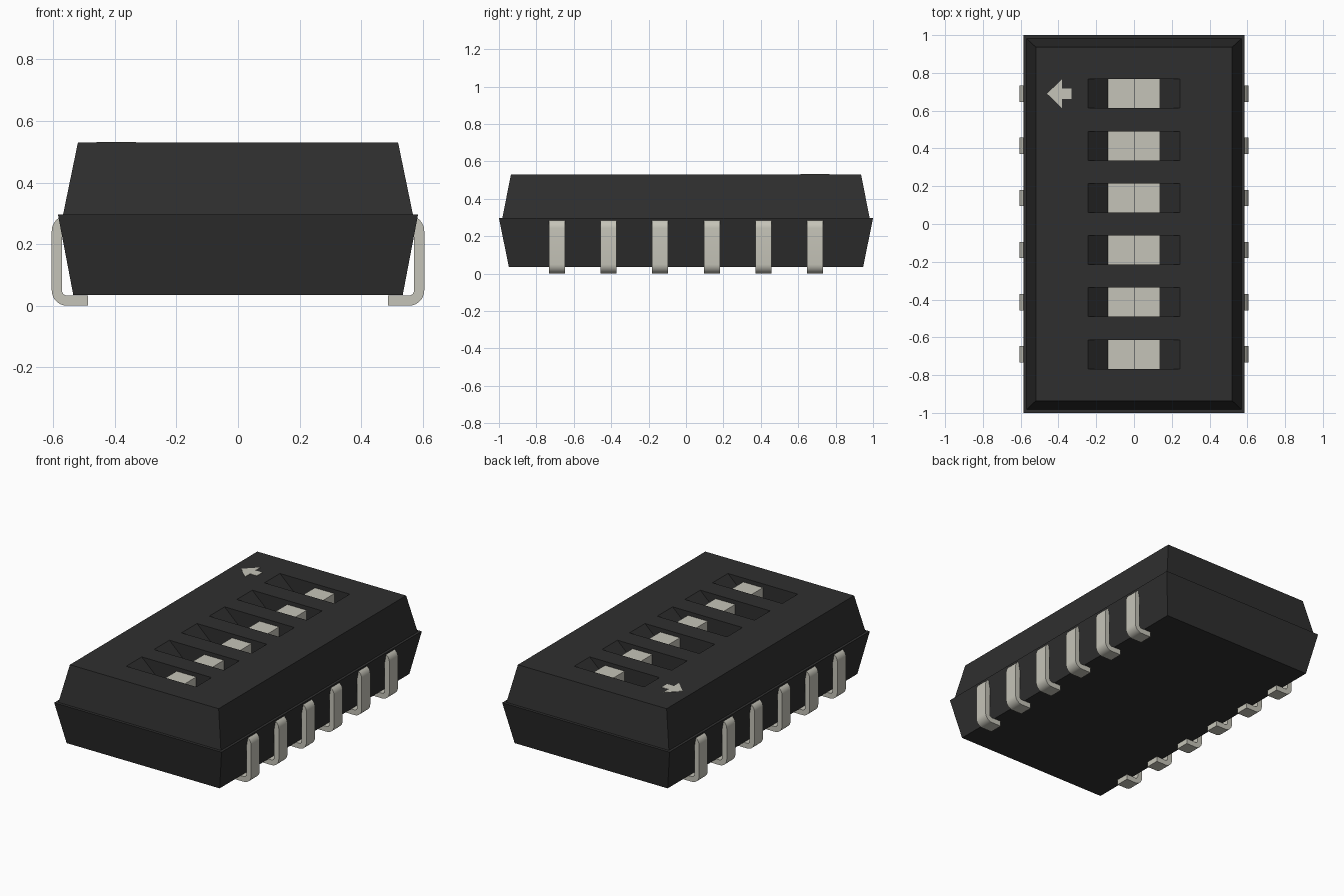
import bpy, bmesh, math
from mathutils import Vector

if "Cube" in bpy.data.objects:
    bpy.data.objects.remove(bpy.data.objects["Cube"], do_unlink=True)


def material(name, rgb):
    mat = bpy.data.materials.new(name)
    mat.use_nodes = True
    mat.diffuse_color = (*rgb, 1)
    mat.node_tree.nodes["Principled BSDF"].inputs["Base Color"].default_value = (*rgb, 1)
    return mat


BLACK = material("black plastic", (0.028, 0.028, 0.028))
PALE = material("pale metal", (0.56, 0.55, 0.48))


def finish(name, bm, mat):
    bmesh.ops.recalc_face_normals(bm, faces=bm.faces)
    mesh = bpy.data.meshes.new(name)
    bm.to_mesh(mesh)
    bm.free()
    mesh.materials.append(mat)
    obj = bpy.data.objects.new(name, mesh)
    bpy.context.collection.objects.link(obj)
    return obj


def add_prism(bm, points, depth):
    """Extrude a closed outline along the depth vector."""
    face = bm.faces.new([bm.verts.new(p) for p in points])
    new = bmesh.ops.extrude_face_region(bm, geom=[face])["geom"]
    verts = [g for g in new if isinstance(g, bmesh.types.BMVert)]
    bmesh.ops.translate(bm, verts=verts, vec=depth)


def row_prism(name, profile, y, half, mat):
    """Prism with an x-z profile, centred on y."""
    bm = bmesh.new()
    add_prism(bm, [(x, y - half, z) for x, z in profile], Vector((0, 2 * half, 0)))
    return finish(name, bm, mat)


def frustum(bm, lower, upper):
    """Tapered block between two (half x, half y, z) rectangles."""
    rings = [[bm.verts.new((sx * hx, sy * hy, z))
              for sx, sy in ((-1, -1), (1, -1), (1, 1), (-1, 1))]
             for hx, hy, z in (lower, upper)]
    bm.faces.new(rings[0])
    bm.faces.new(rings[1])
    for i in range(4):
        j = (i + 1) % 4
        bm.faces.new((rings[0][i], rings[0][j], rings[1][j], rings[1][i]))


TOP, SEAM, FLOOR = 0.53, 0.297, 0.43
ROWS = [(i - 2.5) * 0.276 for i in range(6)]

# Housing: lower half with a small ledge below the upper half
bm = bmesh.new()
frustum(bm, (0.535, 0.947, 0.035), (0.585, 1.0, SEAM))
finish("lower_housing", bm, BLACK)
bm = bmesh.new()
frustum(bm, (0.568, 0.982, SEAM), (0.52, 0.936, TOP))
housing = finish("upper_housing", bm, BLACK)

# Slots with sloped ends cut into the top
SLOPE = 0.107 / (TOP - FLOOR)
RIM = 0.244 + 0.02 * SLOPE
for y in ROWS:
    cutter = row_prism("slot_cutter", [(-RIM, TOP + 0.02), (-0.137, FLOOR),
                                       (0.137, FLOOR), (RIM, TOP + 0.02)], y, 0.077, BLACK)
    cutter.hide_render = True
    cut = housing.modifiers.new("slot", "BOOLEAN")
    cut.operation = "DIFFERENCE"
    cut.solver = "EXACT"
    cut.object = cutter
    bpy.context.view_layer.objects.active = housing
    bpy.ops.object.modifier_apply(modifier=cut.name)
    bpy.data.objects.remove(cutter, do_unlink=True)

# Stepped sliders
for y in ROWS:
    row_prism("slider", [(-0.137, FLOOR - 0.01), (0.137, FLOOR - 0.01), (0.137, 0.505),
                         (0, 0.505), (0, FLOOR + 0.004), (-0.137, FLOOR + 0.004)],
              y, 0.0768, PALE)


# Bent pins along both long sides
def arc(cx, cz, radius, start, end, steps=8):
    angles = [math.radians(start + (end - start) * i / steps) for i in range(steps + 1)]
    return [(cx + radius * math.cos(a), cz + radius * math.sin(a)) for a in angles]


OUT, THICK, BEND = 0.605, 0.033, 0.05
HIGH = 0.293
mid = OUT - BEND
inner = BEND - THICK
outline = ([(0.5, HIGH)] + arc(mid, HIGH - BEND, BEND, 90, 0)
           + arc(mid, BEND, BEND, 0, -90) + [(0.488, 0), (0.488, THICK)]
           + arc(mid, BEND, inner, -90, 0) + arc(mid, HIGH - BEND, inner, 0, 90)
           + [(0.5, HIGH - THICK)])
for side, label in ((1, "left"), (-1, "right")):
    for y in ROWS:
        pin = row_prism(label + "_pin", [(side * x, z) for x, z in outline], y, 0.043, PALE)
        bpy.ops.object.select_all(action="DESELECT")
        pin.select_set(True)
        bpy.context.view_layer.objects.active = pin
        bpy.ops.object.shade_smooth_by_angle(angle=math.radians(30))

# Direction arrow on the top
half_arrow = [(-0.46, 0), (-0.38, 0.077), (-0.38, 0.027), (-0.332, 0.027)]
arrow = half_arrow + [(x, -y) for x, y in reversed(half_arrow[1:])]
bm = bmesh.new()
add_prism(bm, [(x, y + ROWS[-1], TOP - 0.002) for x, y in arrow], Vector((0, 0, 0.004)))
finish("arrow_mark", bm, PALE)
